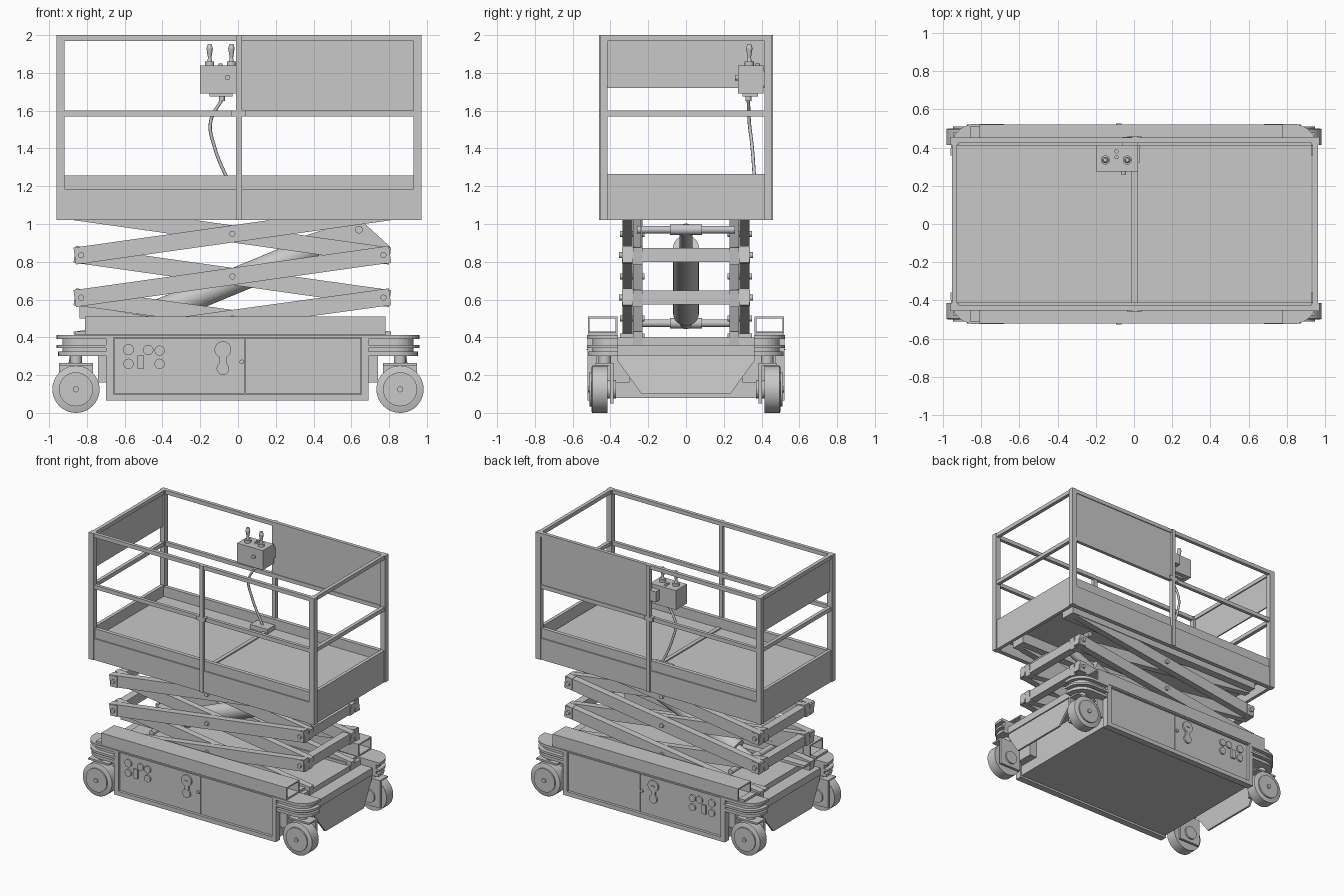
import bpy, bmesh, math
from mathutils import Vector, Matrix

if "Cube" in bpy.data.objects:
    bpy.data.objects.remove(bpy.data.objects["Cube"])

grey = bpy.data.materials.new("plain_grey")
grey.use_nodes = True
grey.diffuse_color = (0.58, 0.58, 0.58, 1)
grey.node_tree.nodes["Principled BSDF"].inputs["Base Color"].default_value = (0.58, 0.58, 0.58, 1)
round_parts = []


def finish(name, bm, smooth=False):
    bmesh.ops.recalc_face_normals(bm, faces=bm.faces)
    mesh = bpy.data.meshes.new(name)
    bm.to_mesh(mesh)
    bm.free()
    mesh.materials.append(grey)
    ob = bpy.data.objects.new(name, mesh)
    bpy.context.collection.objects.link(ob)
    if smooth:
        round_parts.append(ob)


def box(name, x0, x1, y0, y1, z0, z1):
    bm = bmesh.new()
    size = Matrix.Diagonal((abs(x1 - x0), abs(y1 - y0), abs(z1 - z0), 1))
    mid = Matrix.Translation(((x0 + x1) / 2, (y0 + y1) / 2, (z0 + z1) / 2))
    bmesh.ops.create_cube(bm, size=1, matrix=mid @ size)
    finish(name, bm)


def rod(name, a, b, r, r2=None, sides=24):
    a, b = Vector(a), Vector(b)
    turn = (b - a).to_track_quat('Z', 'Y').to_matrix().to_4x4()
    bm = bmesh.new()
    bmesh.ops.create_cone(bm, cap_ends=True, segments=sides, radius1=r,
                          radius2=r if r2 is None else r2, depth=(b - a).length,
                          matrix=Matrix.Translation((a + b) / 2) @ turn)
    finish(name, bm, True)


def prism(name, points, offset):
    bm = bmesh.new()
    face = bm.faces.new([bm.verts.new(p) for p in points])
    ext = bmesh.ops.extrude_face_region(bm, geom=[face])["geom"]
    bmesh.ops.translate(bm, vec=offset, verts=[v for v in ext if isinstance(v, bmesh.types.BMVert)])
    finish(name, bm)


def bar(name, a, b, y0, y1, width, extra):
    # Flat bar between two pivots in the xz plane
    a, b = Vector((a[0], y0, a[1])), Vector((b[0], y0, b[1]))
    d = (b - a).normalized()
    n = Vector((-d.z, 0, d.x)) * width / 2
    a, b = a - d * extra, b + d * extra
    prism(name, [a - n, b - n, b + n, a + n], (0, y1 - y0, 0))


SIDES = (-1, 1)

# Platform floor, sides and toe boards
box("platform_floor", -0.93, 0.93, -0.42, 0.42, 1.11, 1.18)
box("floor_seam", -0.012, 0.018, -0.41, 0.41, 1.18, 1.19)
for s in SIDES:
    box("platform_side", -0.93, 0.94, s * 0.415, s * 0.45, 1.02, 1.185)
    box("toe_board", -0.93, 0.94, s * 0.41, s * 0.44, 1.185, 1.258)
    x = 0.005 + s * 0.945
    box("end_board", x - 0.013, x + 0.013, -0.43, 0.43, 1.02, 1.265)
    box("underfloor_track", -0.87, 0.87, s * 0.225, s * 0.34, 1.03, 1.11)

    # Guard rails and posts
    box("middle_post", -0.01, 0.02, s * 0.43, s * 0.46, 1.02, 2.0)
    box("middle_post_joint", -0.035, 0.04, s * 0.425, s * 0.46, 1.57, 1.602)
    box("side_top_rail", -0.93, 0.94, s * 0.425, s * 0.452, 1.97, 2.0)
    box("side_middle_rail", -0.93, 0.94, s * 0.425, s * 0.45, 1.57, 1.6)
    box("end_top_rail", x - 0.014, x + 0.014, -0.42, 0.42, 1.97, 2.0)
    box("end_middle_rail", x - 0.014, x + 0.014, -0.42, 0.42, 1.57, 1.6)
    for t in SIDES:
        px = 0.005 + t * 0.945
        box("corner_post", px - 0.021, px + 0.021, s * 0.415, s * 0.456, 1.02, 2.0)
box("back_guard_panel", 0.02, 0.93, 0.43, 0.445, 1.6, 1.97)
box("end_guard_panel", -0.945, -0.935, -0.42, 0.42, 1.72, 1.97)

# Control box with two levers and a cable
box("control_box", -0.2, 0.02, 0.275, 0.41, 1.69, 1.84)
box("control_bracket", -0.06, 0.02, 0.41, 0.455, 1.73, 1.81)
box("control_box_base", -0.15, -0.03, 0.3, 0.38, 1.675, 1.69)
rod("stop_button", (-0.055, 0.275, 1.775), (-0.055, 0.26, 1.775), 0.014)
rod("cable_gland", (-0.085, 0.33, 1.65), (-0.085, 0.33, 1.68), 0.016)
for x in (-0.15, -0.035):
    rod("lever_collar", (x, 0.335, 1.84), (x, 0.335, 1.86), 0.024)
    rod("lever_stem", (x, 0.335, 1.86), (x, 0.335, 1.885), 0.013, 0.008)
    rod("lever_grip", (x, 0.335, 1.88), (x, 0.335, 1.93), 0.009, 0.017)
    rod("lever_tip", (x, 0.335, 1.93), (x, 0.335, 1.952), 0.017, 0.01)
for y in (0.35, 0.38):
    rod("control_knob", (-0.092, y, 1.84), (-0.092, y, 1.85), 0.011)
box("cable_socket", -0.12, 0.03, 0.32, 0.41, 1.18, 1.215)
curve = bpy.data.curves.new("control_cable", 'CURVE')
curve.dimensions = '3D'
curve.bevel_depth = 0.009
curve.bevel_resolution = 2
path = [(-0.085, 0.33, 1.66), (-0.145, 0.335, 1.54), (-0.125, 0.35, 1.41), (-0.04, 0.365, 1.2)]
spline = curve.splines.new('BEZIER')
spline.bezier_points.add(len(path) - 1)
for p, co in zip(spline.bezier_points, path):
    p.co = co
    p.handle_left_type = p.handle_right_type = 'AUTO'
curve.materials.append(grey)
bpy.context.collection.objects.link(bpy.data.objects.new("control_cable", curve))

# Scissor stack: outer arms rise to +x, inner arms rise to -x
XL, XR, XM = -0.83, 0.77, -0.03
levels = [0.39, 0.61, 0.835, 1.06]
for low, high in zip(levels, levels[1:]):
    mid = (low + high) / 2
    for s in SIDES:
        bar("outer_arm", (XL, low), (XR, high), s * 0.282, s * 0.335, 0.09, 0.035)
        bar("inner_arm", (XR, low), (XL, high), s * 0.23, s * 0.28, 0.09, 0.035)
        rod("arm_pivot", (XM, s * 0.22, mid), (XM, s * 0.35, mid), 0.016)
for z in levels[1:3]:
    for x in (XL, XR):
        box("cross_beam", x - 0.03, x + 0.03, -0.23, 0.23, z - 0.037, z + 0.037)
        for s in SIDES:
            box("arm_end_block", x - 0.03, x + 0.03, s * 0.27, s * 0.34, z - 0.043, z + 0.043)
            rod("end_pin", (x, s * 0.34, z), (x, s * 0.355, z), 0.016)

# Gusset plates beside the front inner arms
prism("upper_gusset", [(0.3, -0.24, 0.92), (0.78, -0.24, 0.84), (0.805, -0.24, 0.88),
                       (0.64, -0.24, 1.03)], (0, 0.008, 0))
prism("lower_gusset", [(-0.84, -0.24, 0.57), (-0.84, -0.24, 0.5), (-0.4, -0.24, 0.5)], (0, 0.008, 0))

# Lift cylinder between two cross rods
low, high = Vector((-0.56, 0, 0.475)), Vector((0.64, 0, 0.97))
rod("lift_cylinder", low.lerp(high, 0.1), low.lerp(high, 0.81), 0.068, sides=32)
rod("lift_piston", low, high, 0.035)
for p in (low, high):
    rod("lift_cross_rod", p + Vector((0, -0.26, 0)), p + Vector((0, 0.26, 0)), 0.02)
    rod("lift_collar", p + Vector((0, -0.085, 0)), p + Vector((0, 0.085, 0)), 0.028)

# Chassis body and hollow top channels
box("chassis_body", -0.69, 0.68, -0.49, 0.49, 0.08, 0.4)
box("chassis_deck", -0.8, 0.8, -0.36, 0.36, 0.31, 0.4)
for s in SIDES:
    for nm, y0, y1, z0, z1 in (("outer", 0.51, 0.52, 0.415, 0.51), ("inner", 0.362, 0.372, 0.415, 0.51),
                               ("top", 0.372, 0.51, 0.5, 0.51), ("floor", 0.372, 0.51, 0.4, 0.425)):
        box("channel_" + nm, -0.81, 0.78, s * y0, s * y1, z0, z1)
    box("channel_step", -0.86, -0.81, s * 0.37, s * 0.51, 0.415, 0.432)
    box("scissor_track", -0.86, 0.77, s * 0.22, s * 0.35, 0.4, 0.42)

    # Side panel frame and recessed doors
    for x0, x1, z0, z1 in ((-0.698, -0.66, 0.065, 0.41), (0.655, 0.69, 0.065, 0.41),
                           (-0.66, 0.655, 0.4, 0.41), (-0.66, 0.655, 0.065, 0.098)):
        box("panel_frame", x0, x1, s * 0.47, s * 0.522, z0, z1)
    for x0, x1 in ((-0.655, 0.035), (0.04, 0.65)):
        box("side_door", x0, x1, s * 0.49, s * 0.508, 0.102, 0.397)

    # Gauges, switch and latch plates
    for x, z, r in ((-0.58, 0.335, 0.029), (-0.475, 0.333, 0.027), (-0.415, 0.33, 0.027),
                    (-0.58, 0.26, 0.027), (-0.415, 0.26, 0.027), (0.02, 0.27, 0.012)):
        rod("panel_gauge", (x, s * 0.5, z), (x, s * 0.521, z), r)
    box("panel_switch", -0.533, -0.498, s * 0.5, s * 0.521, 0.235, 0.305)
    for z, r in ((0.335, 0.044), (0.235, 0.033)):
        rod("latch_plate", (-0.08, s * 0.5, z), (-0.08, s * 0.521, z), r, sides=32)
    box("latch_bridge", -0.098, -0.062, s * 0.5, s * 0.52, 0.235, 0.335)
    box("latch_slot", -0.095, -0.065, s * 0.51, s * 0.526, 0.332, 0.338)

    for t in SIDES:
        # Rounded corner guard in stacked layers
        for z0, z1, inset in ((0.392, 0.413, 0), (0.36, 0.392, 0.03), (0.343, 0.36, 0),
                              (0.325, 0.343, 0.03), (0.302, 0.325, 0.008)):
            r = 0.13 - inset
            arc = [(0.83 + r * math.sin(a), 0.395 + r * math.cos(a))
                   for a in (math.pi / 2 * i / 8 for i in range(9))]
            shape = [(0.68, 0.36), (0.68, 0.525 - inset)] + arc + [(0.96 - inset, 0.36)]
            prism("corner_guard", [(t * x, s * y, z0) for x, y in shape], (0, 0, z1 - z0))

        # Wheels with rims, hubs and steering knuckles
        wx = t * 0.858

        def axle(name, y0, y1, r, r2=None, sides=40):
            rod(name, (wx, s * y0, 0.125), (wx, s * y1, 0.125), r, r2, sides)

        axle("tyre", 0.415, 0.496, 0.125)
        axle("tyre_outer_edge", 0.496, 0.5, 0.125, 0.117)
        axle("rim_plate", 0.5, 0.51, 0.09)
        axle("hub", 0.51, 0.52, 0.016)
        axle("axle_stub", 0.37, 0.42, 0.05)
        box("knuckle_plate", wx - 0.09, wx + 0.09, s * 0.383, s * 0.403, 0.05, 0.265)
        box("knuckle_top", wx - 0.09, wx + 0.09, s * 0.383, s * 0.48, 0.252, 0.265)
        rod("king_pin", (wx, s * 0.43, 0.26), (wx, s * 0.43, 0.31), 0.032)
        box("guard_support", t * 0.68, t * 0.74, s * 0.3, s * 0.46, 0.16, 0.37)

# End steps and aprons
for t in SIDES:
    box("end_step", t * 0.8, t * 0.9, -0.36, 0.36, 0.305, 0.36)
    outline = [(0.89, -0.365, 0.31), (0.89, 0.365, 0.31), (0.895, 0.365, 0.28),
               (0.915, 0.235, 0.1), (0.915, -0.235, 0.1), (0.895, -0.365, 0.28)]
    prism("end_apron", [(t * x, y, z) for x, y, z in outline], (-t * 0.015, 0, 0))

# Smooth the round parts, keeping rims crisp
bpy.ops.object.select_all(action='DESELECT')
for ob in round_parts:
    ob.select_set(True)
bpy.context.view_layer.objects.active = round_parts[0]
bpy.ops.object.shade_smooth_by_angle(angle=math.radians(35))
